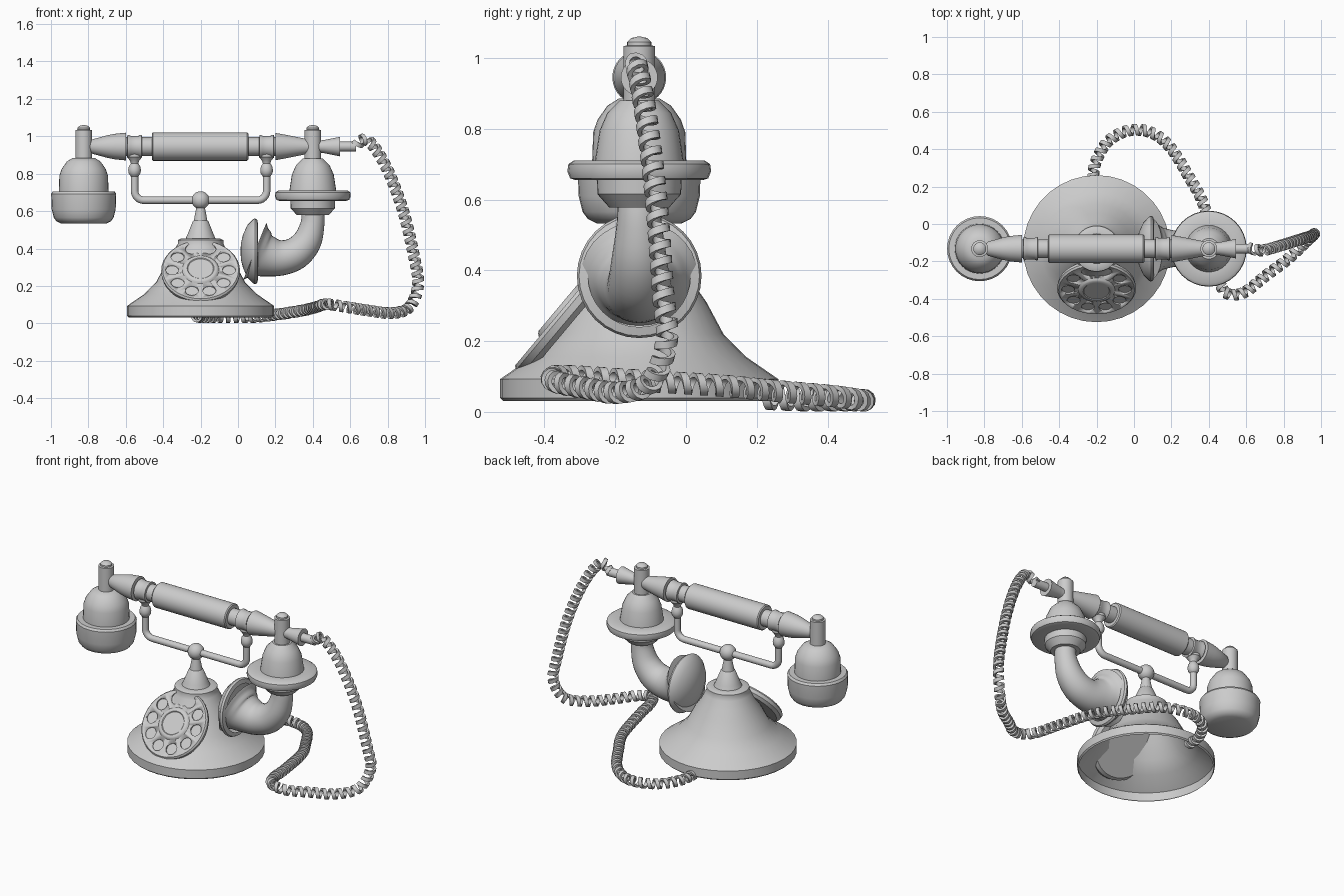
import bpy, bmesh, math
from mathutils import Vector, Matrix

if "Cube" in bpy.data.objects:
    bpy.data.objects.remove(bpy.data.objects["Cube"])

CY = -0.132          # common centre line in y
HZ = 0.945           # handset axis height
AX = Matrix.Rotation(math.pi / 2, 4, 'Y')   # turns a z profile onto x


def finish(name, bm, angle=35):
    bmesh.ops.remove_doubles(bm, verts=bm.verts, dist=1e-5)
    bmesh.ops.recalc_face_normals(bm, faces=bm.faces)
    me = bpy.data.meshes.new(name)
    bm.to_mesh(me)
    bm.free()
    ob = bpy.data.objects.new(name, me)
    bpy.context.collection.objects.link(ob)
    bpy.ops.object.select_all(action='DESELECT')
    ob.select_set(True)
    bpy.context.view_layer.objects.active = ob
    bpy.ops.object.shade_smooth_by_angle(angle=math.radians(angle))
    return ob


def skin(name, rings, caps=False, angle=35):
    """Join successive closed rings of points with quads."""
    bm = bmesh.new()
    vs = [[bm.verts.new(p) for p in r] for r in rings]
    n = len(vs[0])
    for a, b in zip(vs, vs[1:]):
        for i in range(n):
            bm.faces.new((a[i], a[(i + 1) % n], b[(i + 1) % n], b[i]))
    if caps:
        bm.faces.new(vs[0])
        bm.faces.new(vs[-1])
    return finish(name, bm, angle)


def revolve(name, profile, loc, rot=None, seg=32, angle=35):
    """Turn (radius, height) points around an axis."""
    m = Matrix.Translation(loc) @ (rot or Matrix())
    rings = [[m @ Vector((r * math.cos(2 * math.pi * i / seg), r * math.sin(2 * math.pi * i / seg), h))
              for i in range(seg)] for r, h in profile]
    return skin(name, rings, angle=angle)


def spline(pts, steps):
    """Catmull-Rom through points of any dimension."""
    p = [Vector(q) for q in pts]
    p = [p[0] * 2 - p[1]] + p + [p[-1] * 2 - p[-2]]
    out = []
    for a, b, c, d in zip(p, p[1:], p[2:], p[3:]):
        for k in range(steps):
            t = k / steps
            out.append(0.5 * (2 * b + (c - a) * t + (2 * a - 5 * b + 4 * c - d) * t * t
                              + (3 * b - a - 3 * c + d) * t ** 3))
    return out + [p[-2]]


def sweep(name, path, seg=24):
    """Round tube along (x, z, radius) points in the centre plane."""
    rings = []
    for i, (x, z, r) in enumerate(path):
        a, b = path[max(i - 1, 0)], path[min(i + 1, len(path) - 1)]
        t = Vector((b[0] - a[0], 0, b[1] - a[1])).normalized()
        n = t.cross(Vector((0, 1, 0)))
        c = Vector((x, CY, z))
        rings.append([c + r * (math.cos(u) * n + math.sin(u) * Vector((0, 1, 0)))
                      for u in [2 * math.pi * k / seg for k in range(seg)]])
    return skin(name, rings, caps=True)


# hollow base
revolve("base", [(.385, .032), (.393, .04), (.393, .093), (.30, .157), (.238, .22), (.19, .31),
                 (.155, .36), (.13, .41), (.122, .425), (.122, .445), (.105, .453), (.08, .453),
                 (.07, .475), (.042, .545), (.036, .55), (.022, .625)], (-.2, CY, 0), seg=36)
# ball under the cradle
revolve("cradle_ball", [(.048 * math.sin(math.pi * i / 12), -.048 * math.cos(math.pi * i / 12))
                        for i in range(13)], (-.2, CY, .658), seg=24)

# cradle bar with rounded corners, then its two fork ends
bar = [(-.553, .80, .02)]
bar += [(-.503 - .05 * math.cos(a), .708 - .05 * math.sin(a), .02) for a in [math.pi / 12 * k for k in range(7)]]
bar += [(-.4 - x, z, r) for x, z, r in reversed(bar)]
sweep("cradle_bar", bar, 16)
for side, x in (("left", -.553), ("right", .153)):
    revolve("cradle_post_" + side, [(0, .775), (.02, .785), (.032, .803), (.034, .82), (.03, .84), (.02, .855),
                                    (.025, .87), (.04, .888), (.04, .91), (0, .91)], (x, CY, 0), seg=20)
    revolve("cradle_ring_" + side, [(.048, -.04), (.062, -.038), (.062, -.03), (.057, -.02), (.057, .02),
                                    (.062, .03), (.062, .038), (.048, .04)], (x, CY, HZ), AX, 24)

# handset
revolve("handle_grip", [(0, -.26), (.07, -.26), (.076, -.254), (.076, .249), (.07, .255), (0, .255)],
        (-.2, CY, HZ), AX)
revolve("handle_core", [(.05, -.42), (.05, .42)], (-.2, CY, HZ), AX)
revolve("handle_end_left", [(0, -.80), (.025, -.795), (.038, -.78), (.06, -.70), (.068, -.66), (.074, -.60),
                            (0, -.60)], (0, CY, HZ), AX)
revolve("handle_end_right", [(0, .2), (.073, .2), (.062, .26), (.042, .36), (.03, .42), (.035, .46),
                             (.052, .545), (.026, .545), (.026, .632), (0, .632)], (0, CY, HZ), AX)
for side, x in (("left", -.825), ("right", .4)):
    revolve("handle_post_" + side, [(0, .86), (.045, .86), (.045, 1.033), (.034, 1.035), (.034, 1.045),
                                    (.022, 1.056), (0, 1.061)], (x, CY, 0), seg=24)

# earpiece and mouthpiece
revolve("earpiece", [(0, .885), (.058, .885), (.09, .865), (.118, .825), (.13, .79), (.133, .705), (.165, .705),
                     (.174, .692), (.171, .61), (.16, .565), (.145, .545), (.12, .533), (0, .533)], (-.825, CY, 0))
revolve("mouthpiece", [(0, .88), (.055, .88), (.09, .845), (.112, .795), (.125, .71), (.185, .71), (.2, .70),
                       (.203, .68), (.195, .66), (.18, .655), (.12, .655), (.118, .615), (.085, .578), (0, .578)],
        (.4, CY, 0))

# curved horn and its bell
horn = spline([(.4, .60, .06), (.398, .53, .064), (.37, .44, .077), (.31, .375, .087),
               (.23, .35, .095), (.155, .36, .112), (.115, .375, .135), (.09, .385, .165)], 4)
sweep("horn", [tuple(p) for p in horn], 28)
revolve("horn_bell", [(.145, .018), (.17, .012), (.176, 0), (.17, -.012), (.14, -.04), (.09, -.063),
                      (.045, -.074), (0, -.077)], (.09, CY, .385), AX)

# tilted dial with ten finger holes
tilt = Matrix.Rotation(math.radians(50), 4, 'X')
dial_loc = Vector((-.2, -.352, .287))
dial = revolve("dial", [(0, -.045), (.19, -.045), (.208, -.03), (.211, -.01), (.203, 0), (0, 0)],
               dial_loc, tilt, 36)
bm = bmesh.new()
for k in range(10):
    a = math.radians(90 + 18 + 36 * k)
    m = Matrix.Translation(dial_loc) @ tilt @ Matrix.Translation((.152 * math.cos(a), .152 * math.sin(a), 0))
    bmesh.ops.create_cone(bm, cap_ends=True, segments=18, radius1=.035, radius2=.035, depth=.02, matrix=m)
cutter = finish("dial_hole_cutter", bm)
cutter.hide_render = True
mod = dial.modifiers.new("holes", 'BOOLEAN')
mod.object = cutter
mod.operation = 'DIFFERENCE'
bpy.context.view_layer.objects.active = dial
bpy.ops.object.modifier_move_to_index(modifier="holes", index=0)
bpy.ops.object.modifier_apply(modifier="holes")
bpy.data.objects.remove(cutter)
revolve("dial_centre", [(.1, -.002), (.092, .008), (.085, .012), (.072, .012), (.068, .008), (0, .008)],
        dial_loc, tilt, 28)

# coiled cord: a flat ribbon wound around a smooth path
path = spline([(.625, CY, .945), (.69, -.14, .98), (.785, -.115, .85), (.88, -.085, .61), (.945, -.065, .34),
               (.962, -.055, .2), (.915, -.10, .085), (.82, -.19, .055), (.7, -.28, .068), (.59, -.365, .085),
               (.5, -.372, .1), (.455, -.3, .1), (.43, -.15, .09), (.375, .095, .075), (.295, .25, .06),
               (.19, .415, .045), (.083, .492, .034), (-.035, .498, .034), (-.14, .44, .034),
               (-.205, .33, .034), (-.222, .22, .038)], 60)
rings, n, dist, last, step = [], Vector((0, 1, 0)), 0.0, -1.0, .046 / 12
for a, b in zip(path, path[1:]):
    t = (b - a).normalized()
    n = (n - t * n.dot(t)).normalized()
    seg_len = (b - a).length
    while last + step <= dist + seg_len or last < 0:
        last = 0.0 if last < 0 else last + step
        c = a + t * (last - dist)
        u = 2 * math.pi * last / .046
        rad = n * math.cos(u) + t.cross(n) * math.sin(u)
        rings.append([c + rad * r + t * w for r, w in ((.019, -.011), (.032, -.011), (.032, .011), (.019, .011))])
    dist += seg_len
skin("coiled_cord", rings, caps=True, angle=40)
